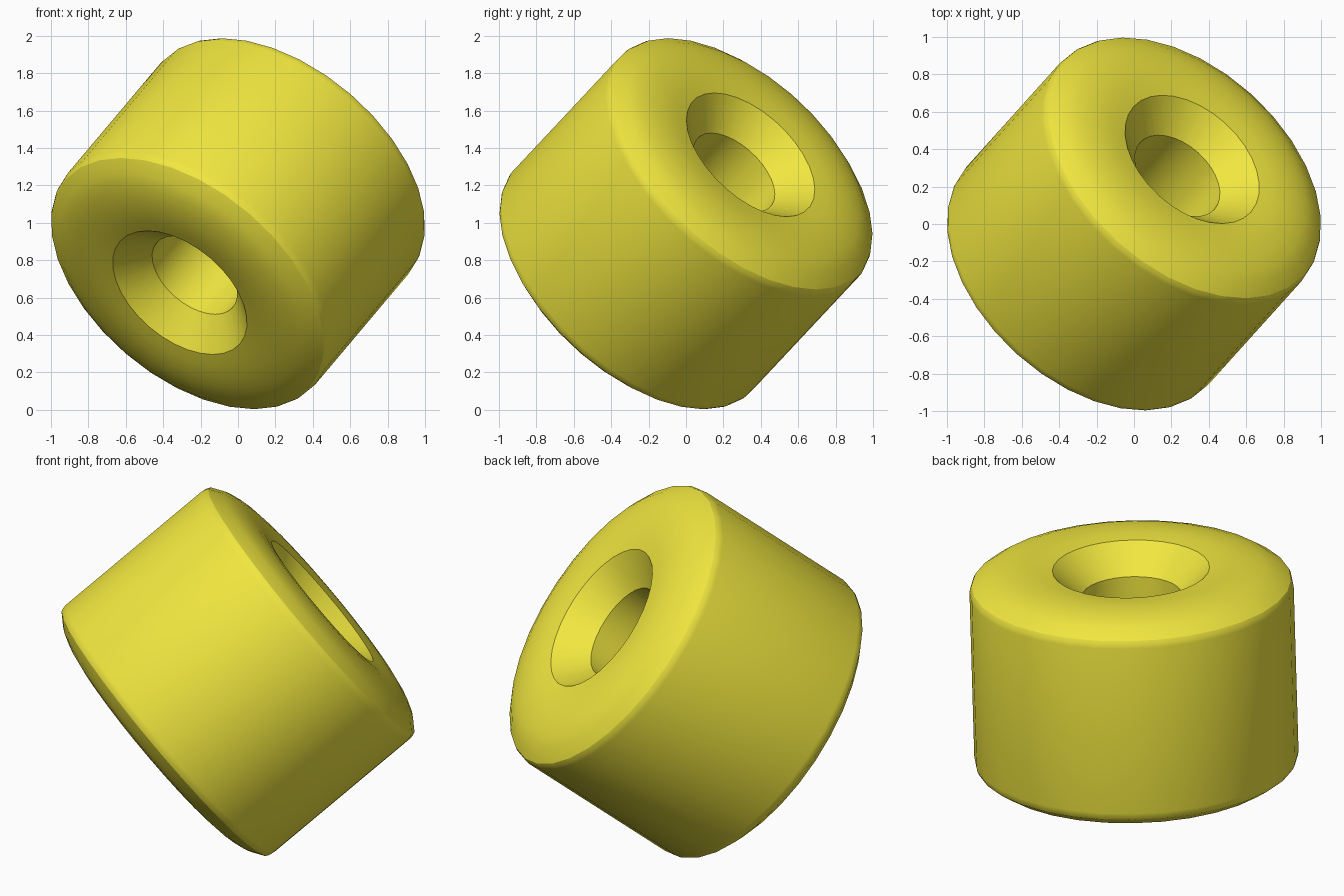
import bpy, bmesh
from math import cos, sin, pi, radians
from mathutils import Vector

if "Cube" in bpy.data.objects:
    bpy.data.objects.remove(bpy.data.objects["Cube"])

SEGMENTS = 32
# Half profile (radius, height along axis): bore, countersink, domed face, rounded rim
half = [(0.267, 0.443), (0.422, 0.593), (0.50, 0.603), (0.58, 0.605), (0.65, 0.599),
        (0.72, 0.586), (0.79, 0.561), (0.857, 0.515), (0.866, 0.497), (0.870, 0.475)]
profile = half + [(r, -t) for r, t in reversed(half)]

# Revolve the closed profile around the axis
bm = bmesh.new()
rings = [[bm.verts.new((r * cos(2 * pi * i / SEGMENTS), r * sin(2 * pi * i / SEGMENTS), t))
          for i in range(SEGMENTS)] for r, t in profile]
for k, ring in enumerate(rings):
    nxt = rings[(k + 1) % len(rings)]
    for i in range(SEGMENTS):
        j = (i + 1) % SEGMENTS
        bm.faces.new((ring[i], ring[j], nxt[j], nxt[i]))
bmesh.ops.recalc_face_normals(bm, faces=bm.faces)

# Tilt the axis and lift to the ground
tilt = Vector((0.524, 0.582, 0.621)).to_track_quat('Z', 'Y').to_matrix().to_4x4()
bmesh.ops.transform(bm, matrix=tilt, verts=bm.verts)
bmesh.ops.translate(bm, vec=(0, 0, 0.995), verts=bm.verts)

mesh = bpy.data.meshes.new("bead")
bm.to_mesh(mesh)
bm.free()
bead = bpy.data.objects.new("bead", mesh)
bpy.context.collection.objects.link(bead)

# Yellow material
mat = bpy.data.materials.new("yellow")
mat.diffuse_color = (0.88, 0.80, 0.05, 1)
mat.use_nodes = True
mat.node_tree.nodes["Principled BSDF"].inputs["Base Color"].default_value = mat.diffuse_color
mesh.materials.append(mat)

# Smooth shading with sharp creases
bpy.context.view_layer.objects.active = bead
bead.select_set(True)
bpy.ops.object.shade_smooth_by_angle(angle=radians(25))
